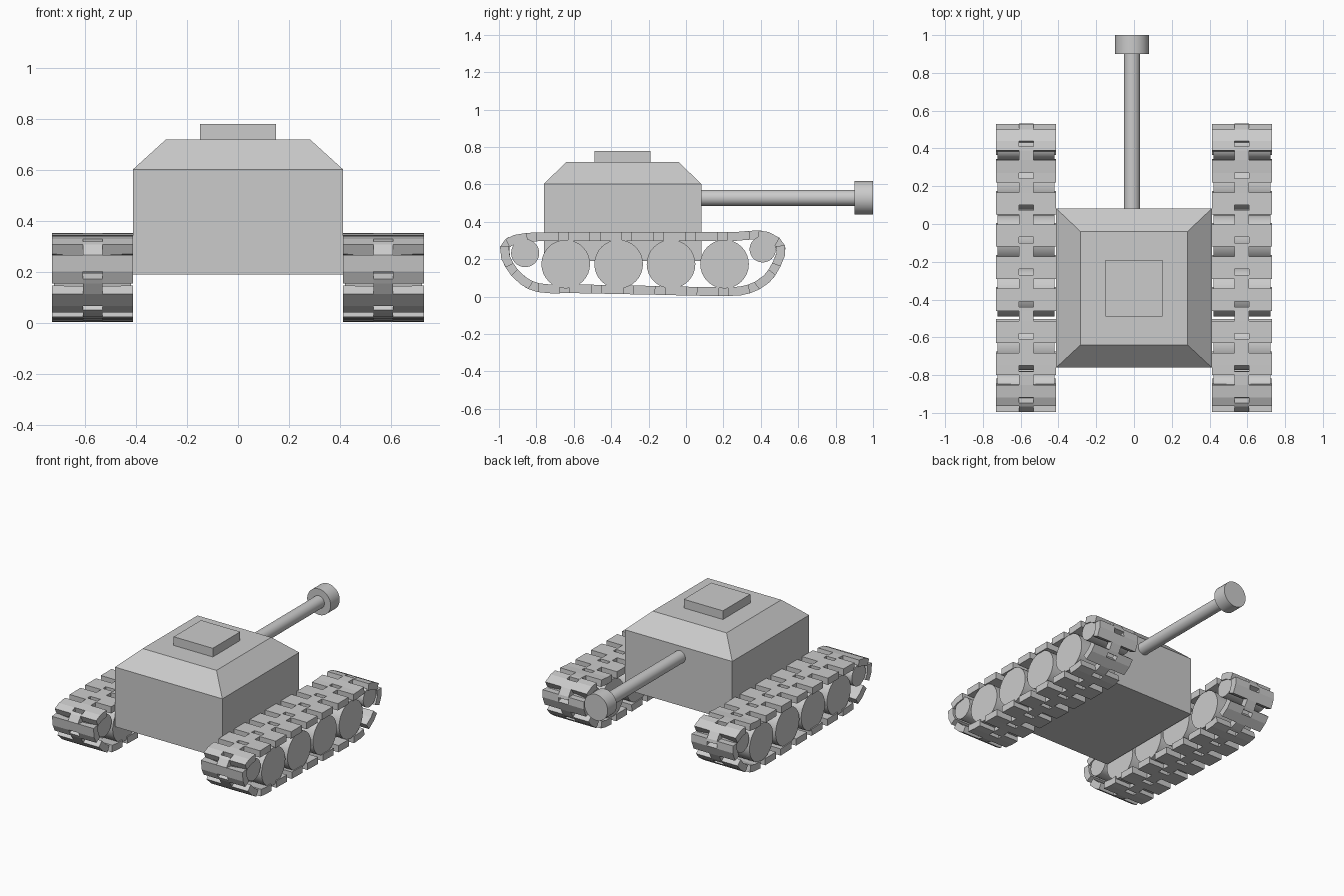
import bpy, bmesh, math
from mathutils import Vector

if "Cube" in bpy.data.objects:
    bpy.data.objects.remove(bpy.data.objects["Cube"])

grey = bpy.data.materials.new("plain_grey")
grey.diffuse_color = (0.6, 0.6, 0.6, 1)
grey.use_nodes = True
grey.node_tree.nodes["Principled BSDF"].inputs["Base Color"].default_value = grey.diffuse_color


def finish(name, bm, normals=True):
    if normals:
        bmesh.ops.recalc_face_normals(bm, faces=bm.faces)
    me = bpy.data.meshes.new(name)
    bm.to_mesh(me)
    bm.free()
    ob = bpy.data.objects.new(name, me)
    bpy.context.collection.objects.link(ob)
    me.materials.append(grey)
    return ob


def stacked_box(name, rings):
    """Rectangular rings (half x, y min, y max, z) joined from bottom to top."""
    bm = bmesh.new()
    loops = [[bm.verts.new(p) for p in ((-h, a, z), (h, a, z), (h, b, z), (-h, b, z))]
             for h, a, b, z in rings]
    for lo, hi in zip(loops, loops[1:]):
        for i in range(4):
            j = (i + 1) % 4
            bm.faces.new((lo[i], lo[j], hi[j], hi[i]))
    bm.faces.new(loops[0][::-1])
    bm.faces.new(loops[-1])
    return finish(name, bm)


def cylinder(name, radius, start, end, sides=32):
    start, end = Vector(start), Vector(end)
    axis = end - start
    bpy.ops.mesh.primitive_cylinder_add(
        vertices=sides, radius=radius, depth=axis.length, location=(start + end) / 2,
        rotation=axis.to_track_quat('Z', 'Y').to_euler())
    ob = bpy.context.object
    ob.name = name
    ob.data.materials.append(grey)
    bpy.ops.object.shade_smooth_by_angle(angle=math.radians(35))
    return ob


# Hull with sloped roof, and hatch
stacked_box("hull", [(0.412, -0.76, 0.082, 0.19), (0.412, -0.76, 0.082, 0.603),
                     (0.283, -0.64, -0.04, 0.72)])
stacked_box("hatch", [(0.15, -0.49, -0.19, 0.72), (0.15, -0.49, -0.19, 0.78)])

# Gun
cylinder("gun_barrel", 0.043, (-0.01, 0.07, 0.528), (-0.01, 0.91, 0.528))
cylinder("muzzle", 0.09, (-0.01, 0.9, 0.528), (-0.01, 1.0, 0.528))

# Track outline as (y, z), running backwards along the top and round underneath
OUTLINE = [(0.05, 0.345), (0.25, 0.345), (0.41, 0.352), (0.50, 0.315), (0.533, 0.25),
           (0.507, 0.165), (0.437, 0.068), (0.32, 0.012), (0.18, 0.004), (-0.2, 0.011),
           (-0.6, 0.019), (-0.79, 0.024), (-0.89, 0.07), (-0.965, 0.157), (-0.997, 0.25),
           (-0.965, 0.308), (-0.89, 0.336), (-0.75, 0.344), (-0.4, 0.345)]


def smooth_closed(points, steps=24):
    pts = [Vector(p) for p in points]
    n, out = len(pts), []
    for i in range(n):
        a, b, c, d = (pts[(i + k) % n] for k in (-1, 0, 1, 2))
        # Bezier handles scaled to each span keep uneven spacing smooth
        span = (c - b).length / 3
        h1 = b + (c - a).normalized() * span
        h2 = c - (d - b).normalized() * span
        for k in range(steps):
            t = k / steps
            u = 1 - t
            out.append(b * u**3 + h1 * 3 * u * u * t + h2 * 3 * u * t * t + c * t**3)
    return out + [out[0]]


path = smooth_closed(OUTLINE)
dist = [0.0]
for p, q in zip(path, path[1:]):
    dist.append(dist[-1] + (q - p).length)


def at(s):
    s %= dist[-1]
    i = next(k for k in range(len(dist) - 1) if dist[k + 1] >= s)
    return path[i].lerp(path[i + 1], (s - dist[i]) / (dist[i + 1] - dist[i]))


# One link: notched plate with a middle tongue reaching into the next notch
ROWS = [0, 0.05, 0.115, 0.165, 0.186]
CELLS = [(0, 0), (0, 2), (1, 0), (1, 1), (1, 2), (2, 1), (3, 1)]


def track(name, side):
    cols = sorted(side * x for x in (0.412, 0.531, 0.608, 0.73))
    count = round(dist[-1] / 0.166)
    pitch = dist[-1] / count
    bm = bmesh.new()
    for link in range(count):
        grid = {}

        def vert(r, c):
            if (r, c) not in grid:
                p = at(link * pitch + ROWS[r] * pitch / 0.166)
                grid[r, c] = bm.verts.new((cols[c], p.x, p.y))
            return grid[r, c]
        for r, c in CELLS:
            bm.faces.new((vert(r, c), vert(r, c + 1), vert(r + 1, c + 1), vert(r + 1, c)))
    ob = finish(name, bm, normals=False)
    mod = ob.modifiers.new("thickness", 'SOLIDIFY')
    mod.thickness = 0.047
    mod.offset = -1
    mod.use_even_offset = True


# Road wheels and end wheels: (y, z, radius)
WHEELS = [("road_wheel", y, 0.174, 0.13) for y in (-0.643, -0.36, -0.08, 0.206)]
WHEELS += [("front_idler", -0.86, 0.233, 0.075), ("rear_idler", 0.41, 0.253, 0.07)]

for label, side in (("right", 1), ("left", -1)):
    track(label + "_track", side)
    for kind, y, z, r in WHEELS:
        cylinder(f"{label}_{kind}", r, (side * 0.42, y, z), (side * 0.722, y, z))
